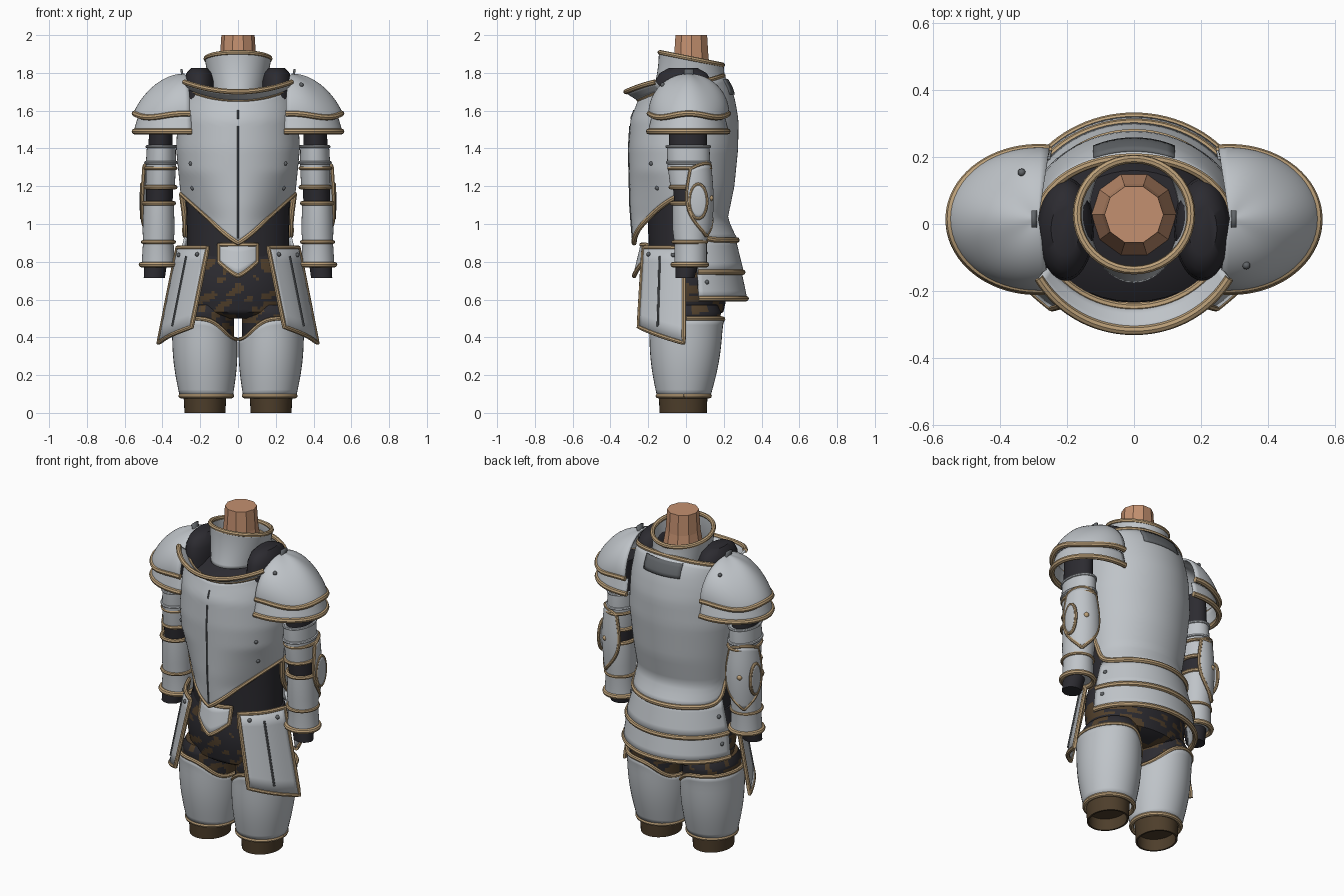
import bpy, bmesh
from math import sin, cos, pi, radians, exp
from mathutils import Vector

cube = bpy.data.objects.get("Cube")
if cube:
    bpy.data.objects.remove(cube)


def material(name, r, g, b):
    m = bpy.data.materials.new(name)
    m.use_nodes = True
    m.diffuse_color = (r, g, b, 1)
    m.node_tree.nodes["Principled BSDF"].inputs["Base Color"].default_value = (r, g, b, 1)
    return m


steel = material("steel", .52, .55, .58)
gold = material("gold trim", .50, .35, .19)
dark = material("dark cloth", .025, .024, .03)
brown = material("brown cloth", .085, .052, .025)
leather = material("boot leather", .075, .048, .024)
skin = material("skin", .55, .28, .16)
iron = material("dark iron", .12, .13, .14)


def add(name, me, mats, smooth=True):
    ob = bpy.data.objects.new(name, me)
    bpy.context.scene.collection.objects.link(ob)
    for m in mats:
        me.materials.append(m)
    if smooth:
        bpy.ops.object.select_all(action='DESELECT')
        ob.select_set(True)
        bpy.context.view_layer.objects.active = ob
        bpy.ops.object.shade_smooth_by_angle(angle=radians(40))
    return ob


def finish(name, bm, mats, smooth=True):
    bmesh.ops.recalc_face_normals(bm, faces=bm.faces[:])
    me = bpy.data.meshes.new(name)
    bm.to_mesh(me)
    bm.free()
    return add(name, me, mats, smooth)


def shell(name, f, mat=steel, nu=32, nv=12, thick=.012):
    """Plate from a surface function f(u, v)."""
    bm = bmesh.new()
    g = [[bm.verts.new(f(i / nu, j / nv)) for i in range(nu + 1)] for j in range(nv + 1)]
    for a, b in zip(g, g[1:]):
        for i in range(nu):
            bm.faces.new((a[i], a[i + 1], b[i + 1], b[i]))
    bmesh.ops.remove_doubles(bm, verts=bm.verts[:], dist=1e-5)
    ob = finish(name, bm, [mat])
    mod = ob.modifiers.new("thickness", 'SOLIDIFY')
    mod.thickness, mod.offset = thick, 0


def loft(name, rings, mats, n=36, smooth=True):
    """Closed stack of ellipses (cx, cy, z, rx, ry)."""
    bm = bmesh.new()
    g = [[bm.verts.new((cx + rx * cos(2 * pi * i / n), cy + ry * sin(2 * pi * i / n), z))
          for i in range(n)] for cx, cy, z, rx, ry in rings]
    for a, b in zip(g, g[1:]):
        for i in range(n):
            k = (i + 1) % n
            bm.faces.new((a[i], a[k], b[k], b[i]))
    bm.faces.new(g[0])
    bm.faces.new(g[-1])
    return finish(name, bm, mats, smooth)


def tube(name, pts, r=.013, mat=gold, cyclic=False):
    """Rolled edge following a path."""
    cu = bpy.data.curves.new(name, 'CURVE')
    cu.dimensions, cu.bevel_depth, cu.bevel_resolution, cu.use_fill_caps = '3D', r, 2, True
    sp = cu.splines.new('POLY')
    sp.points.add(len(pts) - 1)
    for p, q in zip(sp.points, pts):
        p.co = (*q, 1)
    sp.use_cyclic_u = cyclic
    tmp = bpy.data.objects.new(name, cu)
    me = bpy.data.meshes.new_from_object(tmp)
    bpy.data.objects.remove(tmp)
    me.materials.clear()
    add(name, me, [mat])


def edge(name, f, v, r=.013, n=40):
    tube(name, [f(i / n, v) for i in range(n + 1)], r)


def outline(name, f, r=.012, n=16):
    s = [i / n for i in range(n)]
    tube(name, [f(t, 0) for t in s] + [f(1, t) for t in s] + [f(1 - t, 1) for t in s]
         + [f(0, 1 - t) for t in s], r, cyclic=True)


def hoop(name, cx, cy, z, rx, ry, r, mat=gold):
    tube(name, [(cx + rx * cos(pi * i / 18), cy + ry * sin(pi * i / 18), z) for i in range(36)], r, mat, True)


def rivet(name, p, mat=iron, r=.012):
    bm = bmesh.new()
    bmesh.ops.create_uvsphere(bm, u_segments=10, v_segments=6, radius=r)
    bmesh.ops.translate(bm, verts=bm.verts[:], vec=p)
    finish(name, bm, [mat])


def table(z, t):
    """Linear interpolation in a short profile."""
    for (a, p), (b, q) in zip(t, t[1:]):
        if z <= b:
            return p + (q - p) * max(0, (z - a) / (b - a))
    return t[-1][1]


# Neck and undersuit
loft("neck", [(0, .028, 1.68, .13, .13), (0, .028, 1.88, .096, .096), (0, .028, 2, .088, .088)],
     [skin], n=10, smooth=False)
loft("undersuit", [(0, 0, .72, .27, .19), (0, 0, .95, .27, .2), (0, 0, 1.12, .275, .205),
                   (0, -.01, 1.45, .285, .225), (0, -.01, 1.62, .28, .222), (0, .02, 1.7, .2, .14)], [dark])

# Breastplate with a flared neck flange
width = [(.9, .30), (1.02, .28), (1.15, .297), (1.4, .322), (1.6, .31), (1.75, .285), (1.8, .27)]
front = [(.9, .275), (1.1, .29), (1.4, .297), (1.55, .288), (1.65, .25), (1.75, .225)]
back = [(.91, .272), (.95, .25), (1.03, .215), (1.2, .25), (1.4, .27), (1.55, .272), (1.65, .255),
        (1.72, .235), (1.79, .195)]


def breast_point(c, z):
    keel = 1 + min(1, max(0, (1.28 - z) / .25))
    return Vector((table(z, width) * c, -table(z, front) * max(0, 1 - c * c) ** (keel / 2), z))


def breast(u, v):
    c = cos(pi * u)
    low, top = .9 + .26 * abs(c) ** 1.15, 1.655 + .07 * c * c
    return breast_point(c, low + (top - low) * v)


def flange(u, v):
    t = .17 + .66 * u
    c, s = cos(pi * t), sin(pi * t)
    return breast(t, 1).lerp(Vector((.33 * c, -.318 * s, 1.7 + .07 * c * c)), v)


def backside(u, v):
    c, s = cos(pi * u), sin(pi * u)
    low, top = .915 + .245 * (1 - s) ** 6, 1.73 + .055 * s
    z = low + (top - low) * v
    return Vector((table(z, width) * c, table(z, back) * s, z))


def nape(u, v):
    x, z = .12 * (2 * u - 1), 1.685 + .08 * v
    return Vector((x, table(z, back) * (1 - (x / .28) ** 2) ** .5 + .008, z))


shell("breastplate", breast, nu=48, nv=28)
edge("breastplate_lower_trim", breast, 0, .014)
edge("breastplate_upper_trim", breast, 1)
shell("neck_flange", flange, nv=3)
edge("neck_flange_trim", flange, 1, .014)
for a, b in ((.03, .82), (.87, .93)):
    tube("breastplate_groove", [breast(.5, a + (b - a) * i / 20) + Vector((0, -.006, 0))
                                for i in range(21)], .005, iron)
shell("backplate", backside, nu=48, nv=28)
edge("backplate_lower_trim", backside, 0, .015)
edge("backplate_upper_trim", backside, 1)
shell("nape_plate", nape, iron, 10, 4)


# Gorget
def gorget(u, v):
    a = 2 * pi * u
    y = (.166 + .032 * (1 - v) ** 2) * sin(a)
    return Vector(((.17 - .03 * (1 - v)) * cos(a), .028 + y, 1.7 + v * (.175 - .2 * y)))


shell("gorget", gorget, nu=48)
edge("gorget_trim", gorget, 1)


# Back skirt of two lames
for k, (z0, z1, x0, x1, y0, y1) in enumerate(((.93, .745, .285, .335, .255, .3),
                                              (.765, .605, .33, .35, .285, .318))):
    def lame(u, v):
        a = radians(12 + 156 * u)
        return Vector(((x0 + (x1 - x0) * v) * cos(a), (y0 + (y1 - y0) * v) * sin(a), z0 + (z1 - z0) * v))
    shell("back_skirt_%d" % k, lame, nv=4)
    edge("back_skirt_trim_%d" % k, lame, 1, .015)
    for u in (.06, .94):
        rivet("back_skirt_rivet", lame(u, .5) * 1.01)


# Front tab
def tab(u, v):
    a = abs(2 * u - 1)
    z = .89 + (.725 + .075 * a ** 1.3 - .89) * v
    return Vector((.1 * (2 * u - 1), -.235 - (.89 - z) * .24 + .03 * a * a, z))


shell("front_tab", tab, nu=16, nv=4)
outline("front_tab_trim", tab)

# Shorts with mottled cloth
shorts = [loft("shorts", [(0, 0, .5, .12, .1), (0, 0, .52, .24, .17)]
               + [(0, .005, .52 + .014 * i, .28 + .03 * sin(pi * i / 24), .19 + .025 * sin(pi * i / 24))
                  for i in range(1, 25)], [dark, brown], n=120)]

for s in (1, -1):
    side = "left_" if s > 0 else "right_"

    # Legs
    def thigh(u, v):
        c, d = cos(2 * pi * u), sin(2 * pi * u)
        top = .5 - .11 * exp(-((1 + c) / .55) ** 2)
        z = .09 + (top - .09) * v
        t = (z - .09) / .36
        bulge = .012 * sin(pi * min(1, t))
        return Vector((s * (.168 + .01 * t + (.135 + .03 * min(1, t) + bulge) * c),
                       -.012 + .012 * t + (.136 + .052 * t + bulge) * d, z))
    shell(side + "thigh_plate", thigh, nu=40)
    edge(side + "thigh_top_trim", thigh, 1, .012, 60)
    edge(side + "thigh_lower_trim", thigh, 0)
    shorts.append(loft(side + "shorts_leg", [(s * .175, .002, .37 + .015 * i, .153, .172 + .001 * i)
                                             for i in range(12)]
                       + [(s * .17, .002, .57, .14, .165)], [dark, brown], n=80))
    loft(side + "boot", [(s * .175, -.015, .07, .098, .115), (s * .175, -.015, 0, .098, .115),
                         (s * .175, -.015, 0, .108, .125), (s * .175, -.015, .12, .115, .13)], [leather])

    # Hip plates
    corner = [Vector((s * x, y, z)) for x, y, z in ((.16, -.225, .875), (.32, -.01, .875),
                                                    (.245, -.25, .455), (.42, -.012, .37))]

    def hip(u, v):
        p = corner[0].lerp(corner[1], u).lerp(corner[2].lerp(corner[3], u), v)
        return p + Vector((s * .02, -.015, 0)) * sin(pi * u)
    shell(side + "hip_plate", hip, nu=10, nv=6)
    outline(side + "hip_plate_trim", hip)
    tube(side + "hip_groove", [hip(.5, .1 + .08 * i) + Vector((s * .005, -.005, 0)) for i in range(11)],
         .006, iron)
    for u in (.2, .8):
        rivet(side + "hip_rivet", hip(u, .08) + Vector((s * .006, -.006, 0)))

    # Shoulders
    loft(side + "shoulder_cloth", [(s * .205, -.015, 1.5 + .325 * h, .085 * w, .155 * w)
                                   for h, w in ((0, 1), (.6, 1), (.8, .95), (.92, .8), (1, .5))], [dark])

    def dome(u, v):
        a, t = radians(-97 + 194 * u), v * pi / 2
        return Vector((s * (.285 + .262 * cos(a) * cos(t)), .015 + .208 * sin(a) * cos(t),
                       1.585 + .205 * sin(t) ** (1 + .65 * cos(a) ** 2)
                       - .02 * cos(t) * sin(2 * a) ** 2))

    def lower(u, v):
        a = radians(-100 + 200 * u)
        k = .9 + .1 * v
        return Vector((s * (.29 + .257 * k * cos(a)), .012 + .208 * k * sin(a), 1.575 - .085 * v))
    shell(side + "shoulder_dome", dome, nv=16)
    edge(side + "shoulder_dome_trim", dome, 0, .016)
    shell(side + "shoulder_lame", lower, nv=4)
    edge(side + "shoulder_lame_trim", lower, 1, .016)
    rivet(side + "shoulder_rivet", dome(.5 - s * .383, .53) + Vector((s * .003, -s * .004, .006)))
    shell(side + "shoulder_strap", lambda u, v: (s * (.285 + .015 * v), -.01 + .05 * u, 1.73 + .09 * v),
          iron, 2, 2)

    # Arms
    loft(side + "sleeve", [(s * .405, .01, 1.6, .06, .1), (s * .41, .01, 1.42, .064, .1),
                           (s * .416, .02, 1.15, .072, .085), (s * .425, .02, .95, .06, .065),
                           (s * .436, .005, .79, .06, .06), (s * .443, -.005, .715, .056, .05)], [dark])
    loft(side + "upper_arm_plate", [(s * .406, .012, 1.415, .076, .113), (s * .408, .014, 1.32, .08, .113),
                                    (s * .412, .018, 1.19, .077, .1)], [steel])
    loft(side + "forearm_plate", [(s * .42, .022, 1.11, .08, .094), (s * .42, .024, .97, .085, .095),
                                  (s * .422, .024, .9, .081, .086), (s * .422, .024, .79, .088, .086)], [steel])
    hoop(side + "upper_arm_rim", s * .406, .012, 1.41, .076, .113, .008, mat=steel)
    hoop(side + "upper_arm_ridge", s * .408, .014, 1.325, .08, .112, .009, mat=steel)
    for i, (z, rx, ry, r) in enumerate(((1.295, .08, .11, .01), (1.195, .078, .101, .012), (1.11, .081, .095, .012),
                                        (.905, .083, .088, .01), (.785, .09, .088, .015))):
        hoop(side + "arm_trim_%d" % i, s * (.41 if z > 1.15 else .421), .02, z, rx, ry, r)

    # Elbow guard with a side wing
    def elbow(u, v):
        w = 2 * u - 1
        a = radians(52 + 74 * w * max(.03, (1 - v ** 3)) * (.75 + .5 * v))
        r = .098 + .012 * sin(pi * v)
        return Vector((s * (.408 + r * .92 * cos(a)), .03 + r * sin(a), 1.32 - .38 * v - .03 * w * w * (1 - v)))
    shell(side + "elbow_guard", elbow, nu=20, nv=14)
    outline(side + "elbow_guard_trim", elbow, .01)

    def wing(u, v):
        a = 2 * pi * u
        return Vector((s * (.516 - .006 * v * v), .065 + .045 * v * cos(a), 1.12 + .09 * v * sin(a)))
    shell(side + "elbow_wing", wing, nv=4)
    edge(side + "elbow_wing_trim", wing, 1, .009)
    rivet(side + "elbow_rivet", elbow(.6, .48), gold, .016)

    # Breast rivets
    for x, z in ((.25, 1.32), (.24, 1.19)):
        p = breast_point(x / table(z, width), z)
        rivet(side + "breast_rivet", (s * p.x, p.y - .005, z))

# Mottled pattern on the shorts
for ob in shorts:
    for p in ob.data.polygons:
        x, y, z = p.center
        n = (sin(24 * x + 5 * sin(26 * z)) + sin(38 * z + 4 * sin(17 * x + 8 * y))
             + .6 * sin(60 * x - 35 * z + 30 * y) + 4 * abs(x) - 3 * (z - .6))
        p.material_index = int(n > 1.2)
